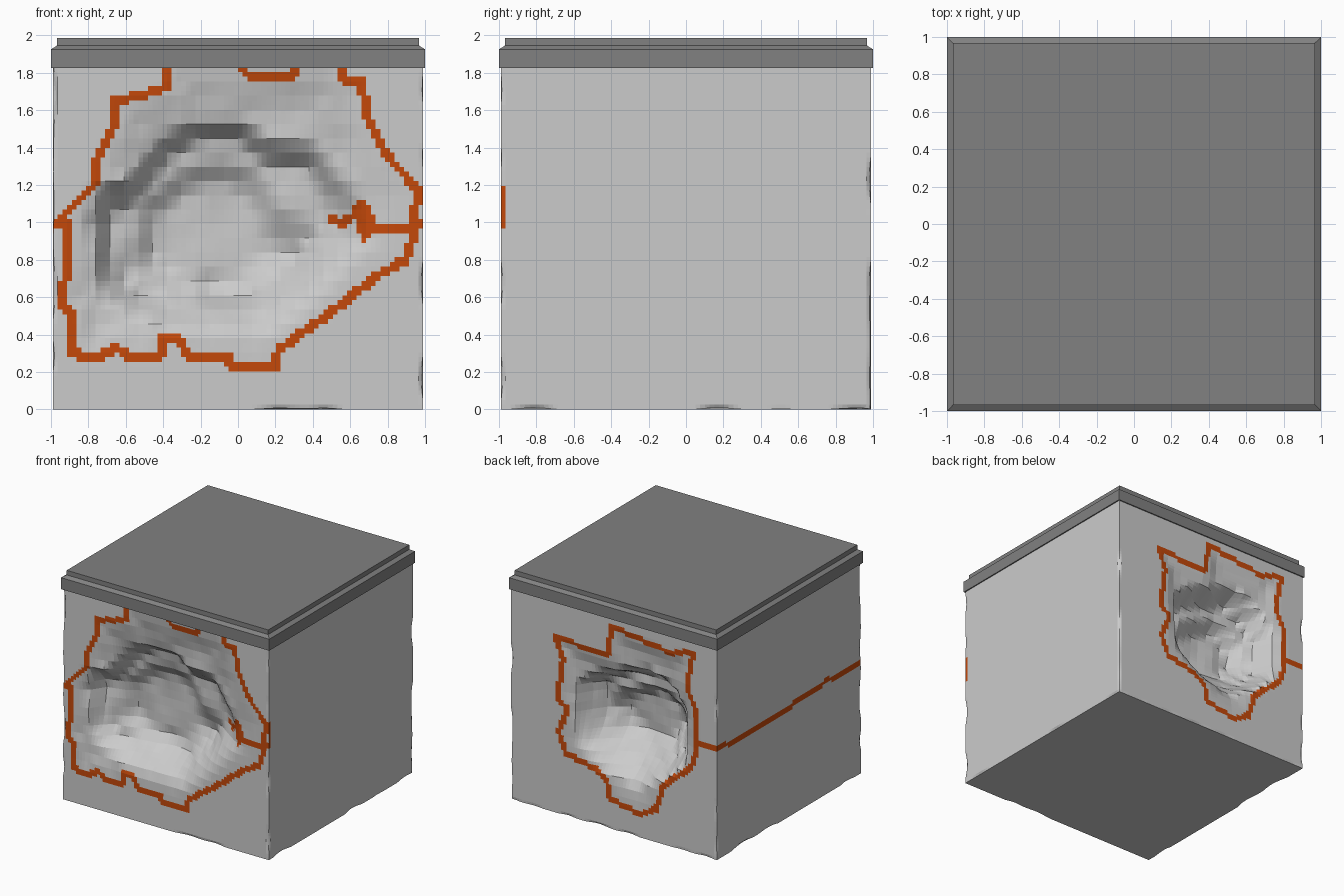
import bpy, bmesh
from mathutils import Vector, noise

if "Cube" in bpy.data.objects:
    bpy.data.objects.remove(bpy.data.objects["Cube"])

HALF, TOP = 0.99, 1.83      # body half width and height
NU, NZ, C = 78, 72, 3       # fine grid, and coarse facet size in cells


def material(name, rgb):
    m = bpy.data.materials.new(name)
    m.diffuse_color = (*rgb, 1)
    m.use_nodes = True
    m.node_tree.nodes["Principled BSDF"].inputs["Base Color"].default_value = m.diffuse_color
    return m


def seg_dist(u, z, a, b):
    dx, dz = b[0] - a[0], b[1] - a[1]
    t = ((u - a[0]) * dx + (z - a[1]) * dz) / max(dx * dx + dz * dz, 1e-9)
    t = max(0, min(1, t))
    return ((u - a[0] - t * dx) ** 2 + (z - a[1] - t * dz) ** 2) ** 0.5


def line_dist(u, z, pts):
    return min(seg_dist(u, z, a, b) for a, b in zip(pts, pts[1:]))


def inside(u, z, pts):
    hit = False
    for a, b in zip(pts, pts[1:] + pts[:1]):
        if (a[1] > z) != (b[1] > z) and u < a[0] + (z - a[1]) * (b[0] - a[0]) / (b[1] - a[1]):
            hit = not hit
    return hit


def crater_depth(u, z, layers):
    """Sum of terraces: each is (outline, depth, ramp width); gentler low and to +x."""
    total = 0
    soft = 1 + 3 * max(0, .6 * u + .8 * (1 - z))
    for pts, depth, ramp in layers:
        if inside(u, z, pts):
            t = min(1, line_dist(u, z, pts + pts[:1]) / (ramp * soft))
            total += depth * t * t * (3 - 2 * t)
    if total > 0.03:
        total += 0.02 * noise.noise(Vector((u * 5, z * 5, layers[0][1] * 50)))
    return total


# Outlines of the broken areas, as (across, up)
front_edge = [(-.38, 1.83), (-.38, 1.73), (-.5, 1.68), (-.67, 1.65), (-.67, 1.5), (-.75, 1.35),
              (-.75, 1.22), (-.95, 1.02), (-.91, .98), (-.91, .75), (-.95, .57), (-.88, .5),
              (-.88, .3), (-.77, .27), (-.65, .33), (-.58, .28), (-.42, .28), (-.40, .38),
              (-.3, .37), (-.28, .29), (-.05, .28), (-.04, .23), (.2, .23), (.22, .32),
              (.5, .52), (.75, .72), (.9, .8), (.94, .95), (.96, 1.18), (.8, 1.35),
              (.7, 1.55), (.66, 1.75), (.57, 1.76), (.57, 1.83)]
front_lines = [front_edge,
               [(.02, 1.83), (.07, 1.77), (.28, 1.77), (.32, 1.83)],
               [(-.99, .98), (-.91, 1.0)],
               [(.99, .98), (.72, .97), (.67, 1.1), (.63, 1.08), (.68, .92), (.69, 1.03),
                (.6, 1.03), (.55, .99), (.5, 1.02)]]
back_edge = [(.56, 1.52), (.06, 1.5), (.02, 1.76), (-.54, 1.68), (-.76, 1.74), (-.7, 1.43),
             (-.78, 1.25), (-.8, .93), (-.74, .74), (-.47, .5), (-.41, .29), (-.25, .2),
             (.04, .26), (.07, .4), (.17, .48), (.46, .54), (.53, .7), (.45, .93),
             (.54, 1.0), (.49, 1.35)]
back_lines = [back_edge + back_edge[:1], [(-.79, .97), (-.99, .96)]]
left_lines = [[(-.99, .97), (-.5, .98), (0, .95), (.4, .93), (.99, .96)]]
right_lines = [[(-.99, .98), (-.985, 1.18)]]

# Crater terraces
front_layers = [
    (front_edge, .05, .25),
    ([(-.8, 1.0), (-.77, 1.2), (-.62, 1.22), (-.42, 1.46), (-.22, 1.56), (.05, 1.55), (.17, 1.44),
      (.4, 1.42), (.62, 1.2), (.75, .9), (.4, .52), (.2, .36), (-.4, .4), (-.74, .6)], .14, .13),
    ([(-.62, .75), (-.55, 1.1), (-.32, 1.3), (-.1, 1.36), (.12, 1.28), (.25, 1.1), (.55, 1.0),
      (.45, .72), (.1, .5), (-.3, .5)], .09, .16),
    ([(-.25, .55), (-.2, .74), (.1, .74), (.25, .92), (.5, 1.0), (.4, .72), (.1, .5)], .04, .06)]
back_layers = [
    (back_edge, .03, .15),
    ([(.42, .9), (.38, 1.2), (.1, 1.36), (-.3, 1.48), (-.56, 1.38), (-.7, 1.15), (-.7, .8),
      (-.5, .57), (-.2, .38), (.12, .45), (.36, .62)], .2, .12),
    ([(.25, .95), (.1, 1.12), (-.25, 1.25), (-.5, 1.15), (-.58, .9), (-.42, .66), (-.1, .57),
      (.18, .68)], .13, .12)]


def panel(bm, place, layers, lines):
    """One gridded side; place(u, z, depth) gives the 3D point."""
    us = [-HALF + 2 * HALF * i / NU for i in range(NU + 1)]
    zs = [TOP * j / NZ for j in range(NZ + 1)]
    coarse = [[crater_depth(u, z, layers) if layers else 0 for z in zs[::C]] for u in us[::C]]

    def depth(i, j):
        a, b = min(i // C, NU // C - 1), min(j // C, NZ // C - 1)
        s, t = i / C - a, j / C - b
        return ((1 - s) * ((1 - t) * coarse[a][b] + t * coarse[a][b + 1])
                + s * ((1 - t) * coarse[a + 1][b] + t * coarse[a + 1][b + 1]))

    grid = [[bm.verts.new(place(u, z, depth(i, j))) for j, z in enumerate(zs)]
            for i, u in enumerate(us)]
    for i in range(NU):
        for j in range(NZ):
            f = bm.faces.new((grid[i][j], grid[i + 1][j], grid[i + 1][j + 1], grid[i][j + 1]))
            u, z = (us[i] + us[i + 1]) / 2, (zs[j] + zs[j + 1]) / 2
            if any(line_dist(u, z, p) < 0.025 for p in lines):
                f.material_index = 1


def add_object(name, bm, mats):
    bmesh.ops.recalc_face_normals(bm, faces=bm.faces)
    me = bpy.data.meshes.new(name)
    bm.to_mesh(me)
    bm.free()
    for m in mats:
        me.materials.append(m)
    ob = bpy.data.objects.new(name, me)
    bpy.context.collection.objects.link(ob)


# Stone block with a crater front and back
bm = bmesh.new()
panel(bm, lambda u, z, d: (u, -HALF + d, z), front_layers, front_lines)
panel(bm, lambda u, z, d: (u, HALF - d, z), back_layers, back_lines)
panel(bm, lambda u, z, d: (-HALF, u, z), None, left_lines)
panel(bm, lambda u, z, d: (HALF, u, z), None, right_lines)
bmesh.ops.remove_doubles(bm, verts=bm.verts, dist=0.001)
for zz in (0, TOP):
    rim = [e for e in bm.edges if e.is_boundary and all(abs(v.co.z - zz) < .001 for v in e.verts)]
    bmesh.ops.contextual_create(bm, geom=rim)

# Worn edges
for v in bm.verts:
    corner = abs(v.co.x) > .985 and abs(v.co.y) > .985
    if corner or v.co.z < .001:
        chip = max(0, noise.noise(v.co * 4 + Vector((7.3, 2.1, 5.7)))) * .025
        v.co.x *= 1 - chip
        v.co.y *= 1 - chip
        if v.co.z < .001:
            v.co.z += chip * .8
add_object("stone_block", bm, [material("stone", (.8, .8, .8)), material("glow_crack", (.55, .065, .003))])

# Cap slab: square rings stacked up
bm = bmesh.new()
rings = [[bm.verts.new((x * r, y * r, z)) for x, y in ((-1, -1), (1, -1), (1, 1), (-1, 1))]
         for r, z in ((1, 1.825), (1, 1.925), (.968, 1.945), (.968, 1.985))]
for lo, hi in zip(rings, rings[1:]):
    for k in range(4):
        bm.faces.new((lo[k], lo[(k + 1) % 4], hi[(k + 1) % 4], hi[k]))
bm.faces.new(rings[0])
bm.faces.new(rings[-1])
add_object("cap_slab", bm, [material("dark_stone", (.22, .22, .22))])
